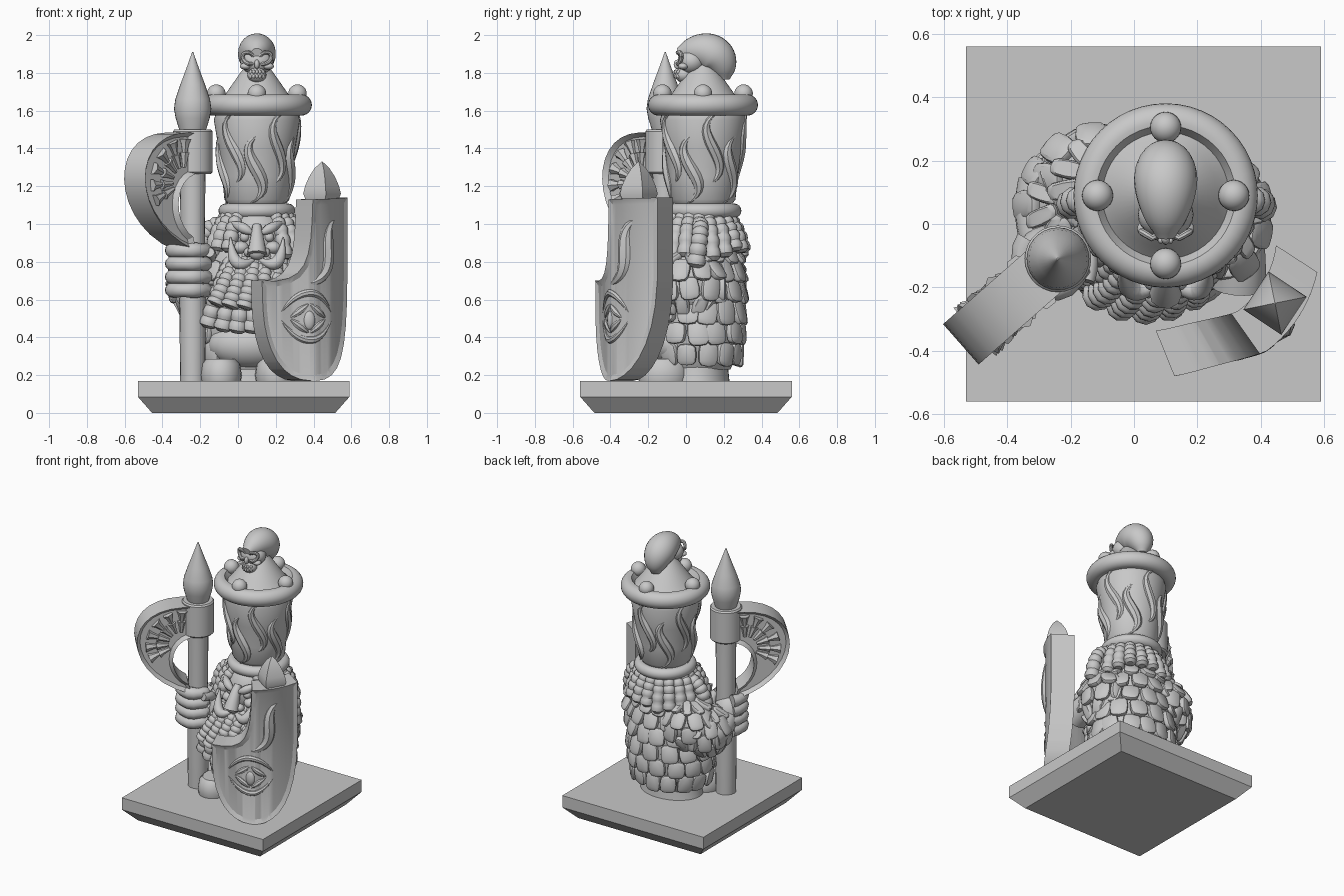
import bpy, bmesh, math, random
from math import sin, cos, pi, radians
from mathutils import Vector, Matrix

random.seed(4)
old = bpy.data.objects.get("Cube")
if old:
    bpy.data.objects.remove(old)

stone = bpy.data.materials.new("stone grey")
stone.use_nodes = True
stone.diffuse_color = (0.58, 0.58, 0.58, 1)
stone.node_tree.nodes["Principled BSDF"].inputs["Base Color"].default_value = stone.diffuse_color


def finish(bm, name, angle=38):
    bmesh.ops.recalc_face_normals(bm, faces=bm.faces)
    me = bpy.data.meshes.new(name)
    bm.to_mesh(me)
    bm.free()
    me.materials.append(stone)
    me.shade_smooth()
    me.set_sharp_from_angle(angle=radians(angle))
    bpy.context.collection.objects.link(bpy.data.objects.new(name, me))


def skin(bm, loops):
    """Join equal-sized loops of points into a capped solid."""
    vs = [[bm.verts.new(p) for p in l] for l in loops]
    n = len(vs[0])
    for a, b in zip(vs, vs[1:]):
        for i in range(n):
            j = (i + 1) % n
            bm.faces.new((a[i], a[j], b[j], b[i]))
    return [bm.faces.new(vs[0][::-1]), bm.faces.new(vs[-1])]


def ellipse(x, y, z, rx, ry, n=36, turn=0.0):
    return [Vector((x + rx * cos(2 * pi * i / n + turn), y + ry * sin(2 * pi * i / n + turn), z)) for i in range(n)]


def lathe(name, x, y, profile, n=36, turn=0.0):
    bm = bmesh.new()
    skin(bm, [ellipse(x, y, z, r, r, n, turn) for r, z in profile])
    finish(bm, name)


def roll(r, z, thick):
    """Outer half of a rounded ring, as profile points."""
    return [(r + thick * cos(a * pi / 12), z + thick * sin(a * pi / 12)) for a in range(-7, 8)]


def bezier(pts, n):
    out = []
    for k in range(n):
        t = k / (n - 1)
        p = [Vector(q) for q in pts]
        while len(p) > 1:
            p = [a.lerp(b, t) for a, b in zip(p, p[1:])]
        out.append(p[0])
    return out


def tube(bm, pts, radius, n=10):
    """Sweep a circle along pts; radius is a function of 0..1."""
    loops, side = [], Vector((0.31, 0.52, 0.79))
    last = len(pts) - 1
    for i, p in enumerate(pts):
        t = (pts[min(i + 1, last)] - pts[max(i - 1, 0)]).normalized()
        side = (side - t * side.dot(t)).normalized()
        up = t.cross(side)
        r = max(radius(i / last), 0.002)
        loops.append([p + (side * cos(2 * pi * k / n) + up * sin(2 * pi * k / n)) * r for k in range(n)])
    skin(bm, loops)


def ringlet(bm, pts, r0, r1, ribs):
    """Ribbed curl of hair."""
    tube(bm, bezier(pts, ribs * 4 + 1),
         lambda t: (r0 + (r1 - r0) * t) * (0.82 + 0.18 * abs(sin(t * ribs * pi))) * (0.6 if t == 1 else 1))


def leaf(r, power=0.8):
    return lambda t: r * sin(pi * min(max(t, 0.02), 0.98)) ** power


def ball(bm, c, r):
    r = (r, r, r) if isinstance(r, float) else r
    bmesh.ops.create_uvsphere(bm, u_segments=24, v_segments=14, radius=1, matrix=Matrix.LocRotScale(Vector(c), None, Vector(r)))


def scale_plate(bm, M, w, h, t):
    def ring(f, d):
        pts = []
        for i in range(12):
            c, s = cos(i * pi / 6), sin(i * pi / 6)
            pts.append(M @ Vector((math.copysign(abs(c) ** 0.6, c) * w * f, math.copysign(abs(s) ** 0.6, s) * h * f, d)))
        return pts
    skin(bm, [ring(0.9, -t), ring(1, 0), ring(0.96, t * 0.6), ring(0.78, t)])


def scaled_form(name, x, y, rows, count, skip_front=False):
    """A rounded core of (z, rx, ry) rows covered in uneven overlapping plates."""
    bm = bmesh.new()
    skin(bm, [ellipse(x, y, z, rx, ry) for z, rx, ry in rows])
    for k in range(1, len(rows) - 1):
        z, rx, ry = rows[k]
        for i in range(count):
            a = 2 * pi * (i + 0.5 * (k % 2) + random.uniform(-0.12, 0.12)) / count
            if skip_front and sin(a) < -0.72:
                continue
            tan = Vector((-rx * sin(a), ry * cos(a), 0)).normalized()
            lo, hi = rows[k - 1], rows[k + 1]
            up = Vector(((hi[1] - lo[1]) * cos(a), (hi[2] - lo[2]) * sin(a), hi[0] - lo[0])).normalized()
            out = tan.cross(up).normalized()
            up = (up - out * random.uniform(0.12, 0.3)).normalized()
            out = tan.cross(up)
            M = Matrix((tan, up, out)).transposed().to_4x4()
            M.translation = Vector((x + rx * cos(a), y + ry * sin(a), z)) + out * random.uniform(0.006, 0.016)
            width = 0.52 * 2 * pi * math.hypot(rx, ry) / 1.414 / count
            scale_plate(bm, M @ Matrix.Rotation(random.uniform(-0.16, 0.16), 4, 'Z'),
                        min(width, 0.064), 0.064 * random.uniform(0.9, 1.1), 0.018)
    finish(bm, name)


def dome(z, rx, ry, rz):
    return [(z + rz * sin(a), rx * cos(a), ry * cos(a)) for a in (radians(d) for d in (-75, -45, -12, 22, 56, 80))]


# Plinth with chamfered underside
bm = bmesh.new()
skin(bm, [[Vector((0.03 + sx * h, sy * h, z)) for sx, sy in ((-1, -1), (1, -1), (1, 1), (-1, 1))]
          for h, z in ((0.485, 0), (0.56, 0.085), (0.56, 0.17))])
finish(bm, "plinth", 20)

# Tall hat with rolled bands and a conical crown
HX, HY = 0.1, 0.09
lathe("hat", HX, HY, [(0.15, 1.0)] + roll(0.165, 1.07, 0.038) +
      [(0.172, 1.13), (0.184, 1.25), (0.203, 1.4), (0.228, 1.55)] + roll(0.235, 1.63, 0.056) +
      [(0.2, 1.65), (0.165, 1.69), (0.06, 1.84), (0.015, 1.88)], 48)
bm = bmesh.new()
for i in range(4):
    ball(bm, (HX + 0.215 * cos(i * pi / 2), HY + 0.215 * sin(i * pi / 2), 1.69), 0.049)
finish(bm, "hat_studs")

# Raised flames around the hat
bm = bmesh.new()
for i in range(5):
    for shift, z0, z1, w in ((0, 1.11, 1.48, 0.036), (0.62, 1.2, 1.6, 0.032)):
        a0 = -pi / 2 + i * 2 * pi / 5 + shift
        pts = []
        for q in bezier([(a0 - 0.2, z0, 0), (a0 + 0.95, z0 + 0.1, 0), (a0 - 0.95, z1 - 0.12, 0), (a0 + 0.1, z1, 0)], 16):
            r = 0.162 + 0.058 * max((q.y - 1.1) / 0.45, 0) ** 1.3
            pts.append(Vector((HX + r * cos(q.x), HY + r * sin(q.x), q.y)))
        tube(bm, pts, leaf(w), 8)
finish(bm, "hat_flames")

# Skull on the crown, its back curling down
bm = bmesh.new()
tube(bm, bezier([(HX, -0.04, 1.9), (HX, 0.2, 1.97), (HX, 0.2, 1.765)], 26), leaf(0.1, 0.42), 24)
ball(bm, (HX, 0.03, 1.86), (0.088, 0.075, 0.07))
ball(bm, (HX, -0.01, 1.79), (0.05, 0.05, 0.042))
ball(bm, (HX, -0.045, 1.845), (0.014, 0.02, 0.025))
for s in (-1, 1):
    rim = [Vector((HX + s * (0.043 + 0.033 * cos(a)), -0.044 + 0.02 * abs(cos(a)), 1.878 + 0.03 * sin(a) + 0.008 * cos(a)))
           for a in (k * pi / 8 for k in range(17))]
    tube(bm, rim, lambda t: 0.011, 8)
    ball(bm, (HX + s * 0.06, -0.015, 1.835), (0.03, 0.027, 0.018))
for i in range(-2, 3):
    for z in (1.805, 1.782):
        ball(bm, (HX + i * 0.016, -0.056 + 0.004 * i * i, z), (0.008, 0.01, 0.012))
finish(bm, "skull")

# Head and face
bm = bmesh.new()
ball(bm, (HX, 0.02, 0.92), (0.16, 0.17, 0.18))
tube(bm, bezier([(HX, -0.14, 0.99), (HX, -0.19, 0.92), (HX, -0.22, 0.84)], 8), lambda t: 0.024 + 0.028 * t)
ball(bm, (HX, -0.2, 0.85), (0.045, 0.038, 0.04))
for s in (-1, 1):
    ball(bm, (HX + s * 0.042, -0.18, 0.85), (0.028, 0.03, 0.026))
    ball(bm, (HX + s * 0.065, -0.13, 0.93), 0.026)
    ball(bm, (HX + s * 0.085, -0.12, 0.875), (0.045, 0.045, 0.035))
    tube(bm, bezier([(HX + s * 0.015, -0.165, 0.945), (HX + s * 0.07, -0.18, 0.98), (HX + s * 0.14, -0.09, 1.01)], 8), leaf(0.028))
    tube(bm, bezier([(HX, -0.18, 0.82), (HX + s * 0.1, -0.24, 0.76), (HX + s * 0.13, -0.2, 0.78),
                     (HX + s * 0.14, -0.15, 0.93)], 14), leaf(0.034))
finish(bm, "face")

# Curled hair and beard
bm = bmesh.new()
for i in range(17):
    a = -pi / 2 + 0.62 + i * (2 * pi - 1.24) / 16
    end = random.uniform(0.8, 0.86)
    pts = [(HX + r * cos(a), HY - 0.02 + r * 0.92 * sin(a), z) for r, z in ((0.13, 1.05), (0.22, 1.04), (0.255, end))]
    ringlet(bm, pts, 0.034, 0.046, 6)
for s in (-1, 1):
    ringlet(bm, [(HX + s * 0.16, 0.07, 1.0), (HX + s * 0.31, 0.09, 1.02), (HX + s * 0.3, 0.05, 0.77)], 0.04, 0.052, 7)
finish(bm, "hair")
bm = bmesh.new()
for row, (z_end, y_end) in enumerate(((0.42, -0.23), (0.55, -0.27))):
    for i in range(6 - row):
        t = (i + 0.5 * row) / 2.5 - 1
        ringlet(bm, [(HX + 0.13 * t, -0.13 + 0.06 * t * t, 0.84), (HX - 0.02 + 0.17 * t, -0.25 + 0.06 * t * t, 0.72),
                     (HX - 0.07 + 0.19 * t, y_end + 0.07 * t * t, z_end + 0.03 * t * t)], 0.028, 0.053, 9)
finish(bm, "beard")

# Scale robe and sleeves
scaled_form("robe", 0.07, 0.06, [(0.23, 0.2, 0.175), (0.31, 0.25, 0.215), (0.42, 0.27, 0.23), (0.53, 0.275, 0.235),
            (0.64, 0.265, 0.235), (0.75, 0.255, 0.225), (0.84, 0.23, 0.205), (0.95, 0.17, 0.15)], 14, True)
scaled_form("right_upper_sleeve", -0.12, 0.14, dome(0.73, 0.16, 0.145, 0.15), 9)
scaled_form("right_lower_sleeve", -0.225, 0.06, dome(0.67, 0.115, 0.16, 0.14), 9)
scaled_form("left_sleeve", 0.3, 0.02, dome(0.69, 0.1, 0.16, 0.16), 8)

# Lower legs, skirt front and boots
bm = bmesh.new()
skin(bm, [ellipse(0.07, 0.06, z, rx, ry) for z, rx, ry in ((0.17, 0.22, 0.17), (0.22, 0.21, 0.165), (0.3, 0.2, 0.16))])
ball(bm, (0.07, -0.06, 0.36), (0.23, 0.14, 0.13))
for x in (-0.09, 0.2):
    skin(bm, [ellipse(x, -0.12, z, rx, ry, 24) for z, rx, ry in
              ((0.17, 0.105, 0.13), (0.2, 0.11, 0.135), (0.26, 0.1, 0.125), (0.285, 0.08, 0.1))])
finish(bm, "legs_and_boots")

# Arms and gripping hand
PX, PY = -0.24, -0.11
bm = bmesh.new()
tube(bm, bezier([(-0.28, 0.12, 0.66), (-0.31, 0.02, 0.68), (-0.28, -0.08, 0.75)], 10), lambda t: 0.09 - 0.02 * t, 16)
tube(bm, bezier([(0.31, 0.02, 0.68), (0.34, -0.08, 0.66), (0.33, -0.2, 0.62)], 8), lambda t: 0.085, 16)
ball(bm, (-0.27, -0.1, 0.755), (0.1, 0.1, 0.12))
for k in range(4):
    arc = [Vector((PX - 0.02 + 0.092 * cos(a), PY + 0.092 * sin(a), 0.65 + 0.07 * k)) for a in (radians(d) for d in range(140, 361, 20))]
    tube(bm, arc, lambda t: 0.034 + 0.008 * abs(cos(t * 3 * pi)) - 0.014 * (t == 1), 12)
tube(bm, bezier([(-0.2, 0, 0.78), (-0.12, -0.08, 0.83), (-0.15, -0.18, 0.85)], 8), lambda t: 0.036 - 0.01 * t)
finish(bm, "arms_and_hand")

# Pole, collar and spear tip
lathe("pole", PX, PY, [(0.066, 0.17), (0.07, 0.5), (0.064, 0.9), (0.068, 1.3)], 20)
lathe("collar", PX, PY, [(0.095, 1.265), (0.105, 1.275), (0.105, 1.49), (0.097, 1.5)], 28)
lathe("spear_tip", PX, PY, [(0.065, 1.48), (0.09, 1.56), (0.099, 1.61), (0.092, 1.66), (0.065, 1.74), (0.035, 1.82), (0.003, 1.91)], 28)


def plate(bm, outline, back, front, rim, depth):
    """Flat solid in (along, out, z) space with recessed panels."""
    caps = skin(bm, [[Vector((u, n, z)) for u, z in outline] for n in (back, front)])
    bmesh.ops.recalc_face_normals(bm, faces=bm.faces)
    for cap in caps:
        bmesh.ops.inset_individual(bm, faces=[cap], thickness=rim, depth=-depth, use_even_offset=True)


# Crescent axe blade with carved wedges
bm = bmesh.new()
outer = bezier([(0.02, 1.48, 0), (0.38, 1.52, 0), (0.53, 1.32, 0), (0.44, 0.98, 0), (0.05, 0.86, 0)], 16)
inner = bezier([(0.07, 0.93, 0), (0.23, 1.02, 0), (0.2, 1.26, 0), (0.02, 1.27, 0)], 12)
plate(bm, [(p.x, p.y) for p in outer + inner], -0.085, 0.085, 0.022, 0.025)
for side in (-0.066, 0.066):
    for k in range(6):
        a = radians(92 - 24 * k)
        for r0, r1, w in ((0.16, 0.23, 0.038), (0.08, 0.16, 0.03)):
            pts = [Vector((0.12 + r * cos(a), side, 1.22 + r * cos(k * 0.1) * sin(a))) for r in (r0, (r0 + r1 * 2) / 3, r1)]
            tube(bm, pts, lambda t: w * (0.35 + t * 0.6), 6)
for v in bm.verts:
    u, n, z = v.co
    v.co = (PX - 0.75 * u + 0.66 * n, PY - 0.66 * u - 0.75 * n, z)
finish(bm, "axe_blade", 25)

# Bent shield with stepped top, border and emblem
bm = bmesh.new()
top = bezier([(-0.305, 0.7, 0), (-0.04, 0.68, 0), (-0.03, 0.8, 0), (-0.02, 1.13, 0)], 9)
bottom = bezier([(0.305, 0.7, 0), (0.29, 0.32, 0), (0.15, 0.17, 0), (0.0, 0.17, 0)], 9)
corner = bezier([(-0.03, 0.17, 0), (-0.18, 0.17, 0), (-0.285, 0.32, 0), (-0.3, 0.55, 0)], 9)
plate(bm, [(p.x, p.y) for p in top] + [(0.305, 1.14)] + [(p.x, p.y) for p in bottom + corner], -0.155, 0, 0.03, 0.014)
for k in range(-9, 10):
    bmesh.ops.bisect_plane(bm, geom=bm.verts[:] + bm.edges[:] + bm.faces[:], plane_co=(k * 0.03 + 0.004, 0, 0), plane_no=(1, 0, 0))
eye = -0.03
for s in (-1, 1):
    tube(bm, bezier([(eye - 0.17, -0.018, 0.51), (eye, -0.018, 0.51 + s * 0.25), (eye + 0.17, -0.018, 0.51)], 18), leaf(0.02), 8)
    for z in (0.58, 0.42):
        tube(bm, bezier([(eye + s * 0.11, -0.018, 0.5), (eye + s * 0.05, -0.018, (z + 0.5) / 2), (eye, -0.018, z)], 8), leaf(0.02), 8)
ball(bm, (eye, -0.018, 0.49), (0.03, 0.02, 0.05))
tube(bm, bezier([(-0.12, -0.03, 0.67), (0.28, -0.03, 0.69), (-0.05, -0.03, 0.98), (0.21, -0.03, 1.04)], 18), leaf(0.045), 8)
facing, along, R = Vector((0.59, -0.81)), Vector((0.81, 0.59)), 0.417
for v in bm.verts:
    s, n, z = v.co
    if s < 0:
        n -= 0.026 * sin(-s * pi / 0.306)
    a = s / R
    lean = a / 3 if s < 0 else a / 2
    p = Vector((0.17, -0.065)) + (facing * cos(a) + along * sin(a)) * R + (facing * cos(lean) + along * sin(lean)) * n
    v.co = (p.x, p.y, z)
finish(bm, "shield", 25)
lathe("shield_spike", 0.445, -0.25, [(0.085, 1.12), (0.102, 1.16), (0.092, 1.2), (0.07, 1.25), (0.04, 1.295), (0.003, 1.33)], 4, 0.2)
